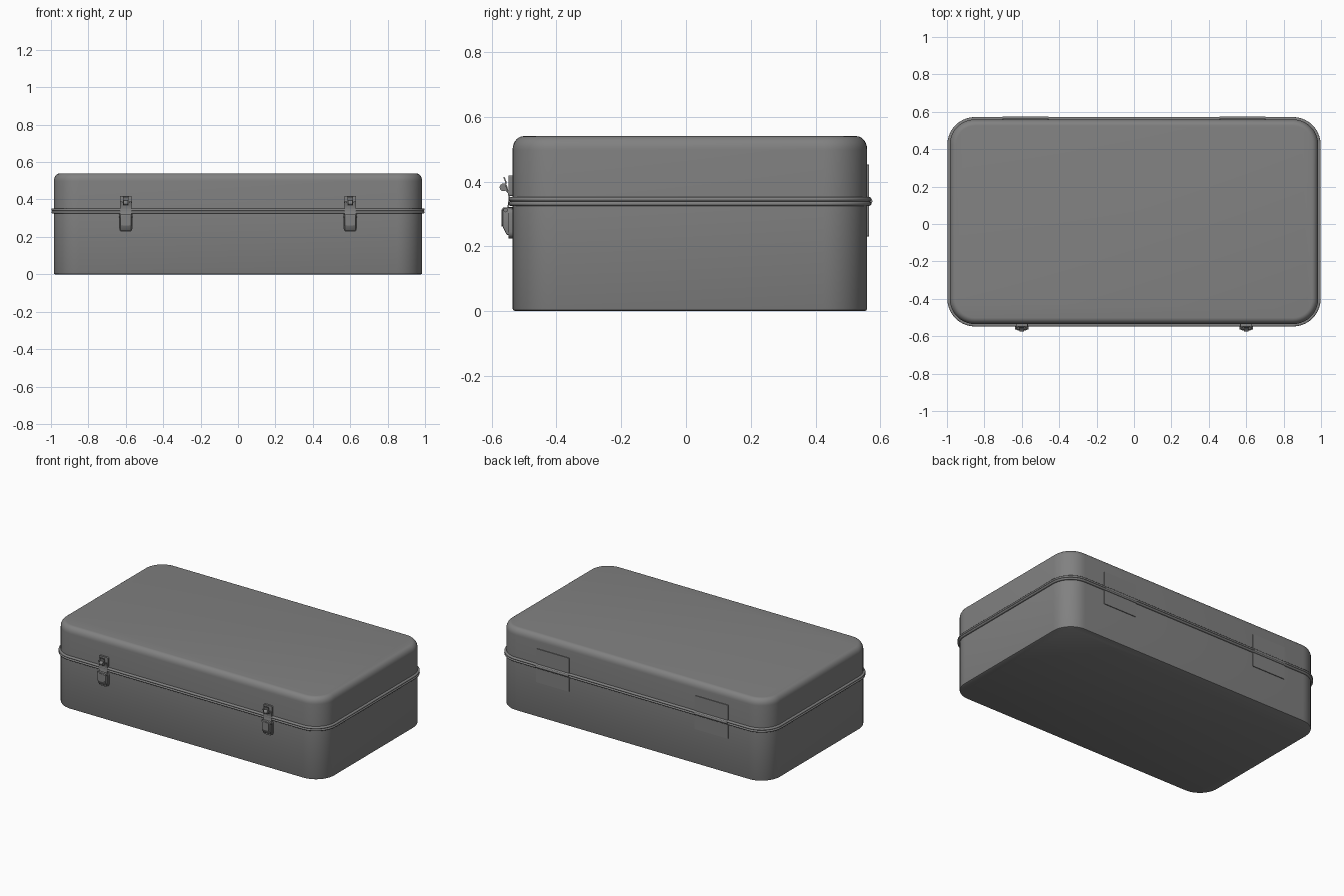
import bpy
import bmesh
from math import radians, sin, cos, pi
from mathutils import Vector

cube = bpy.data.objects.get("Cube")
if cube:
    bpy.data.objects.remove(cube, do_unlink=True)

steel = bpy.data.materials.new("grey_steel")
steel.use_nodes = True
GREY = (0.22, 0.22, 0.22, 1)
steel.diffuse_color = GREY
steel.node_tree.nodes["Principled BSDF"].inputs["Base Color"].default_value = GREY

CY = 0.012                 # case centre in y
HX, HY, R = 0.985, 0.547, 0.135
FRONT, BACK = CY - HY, CY + HY


def finish(name, bm, angle=35):
    bmesh.ops.recalc_face_normals(bm, faces=bm.faces)
    mesh = bpy.data.meshes.new(name)
    bm.to_mesh(mesh)
    bm.free()
    mesh.materials.append(steel)
    mesh.shade_smooth()
    mesh.set_sharp_from_angle(angle=radians(angle))
    ob = bpy.data.objects.new(name, mesh)
    bpy.context.collection.objects.link(ob)
    return ob


def rounded_rect(hx, hy, r, steps=10):
    pts = []
    for k, (sx, sy) in enumerate(((1, 1), (-1, 1), (-1, -1), (1, -1))):
        for i in range(steps + 1):
            a = (k + i / steps) * pi / 2
            pts.append((sx * (hx - r) + r * cos(a), sy * (hy - r) + r * sin(a)))
    return pts


def loft(name, profile):
    """Stack rounded rectangles given as (outset, z) and cap both ends."""
    bm = bmesh.new()
    rings = [[bm.verts.new((x, y + CY, z)) for x, y in rounded_rect(HX + o, HY + o, R + o)]
             for o, z in profile]
    for a, b in zip(rings, rings[1:]):
        for i in range(len(a)):
            j = (i + 1) % len(a)
            bm.faces.new((a[i], a[j], b[j], b[i]))
    bm.faces.new(rings[0])
    bm.faces.new(rings[-1])
    return finish(name, bm)


def prism(name, pts, place, depth, bevel=0):
    """Extrude a closed outline; place maps (u, v) to a point, depth is a vector."""
    bm = bmesh.new()
    face = bm.faces.new([bm.verts.new(place(u, v)) for u, v in pts])
    out = bmesh.ops.extrude_face_region(bm, geom=[face])
    moved = [v for v in out["geom"] if isinstance(v, bmesh.types.BMVert)]
    bmesh.ops.translate(bm, verts=moved, vec=Vector(depth))
    if bevel:
        bmesh.ops.bevel(bm, geom=bm.edges[:], offset=bevel, segments=2,
                        affect='EDGES', profile=0.5)
    return finish(name, bm)


def side_prism(name, x, width, pts, bevel=0):
    return prism(name, pts, lambda y, z: (x - width / 2, y, z), (width, 0, 0), bevel)


def front_plate(name, x, z, hw, hh, r, y0, y1):
    return prism(name, rounded_rect(hw, hh, r, 5),
                 lambda u, v: (x + u, y0, z + v), (0, y1 - y0, 0))


def rod(name, x, y, z, r, length):
    ring = [(y + r * cos(a * pi / 8), z + r * sin(a * pi / 8)) for a in range(16)]
    return side_prism(name, x, length, ring)


def strap(name, x, width, path, thick):
    """Bent sheet: a path in y and z, offset to a thickness."""
    p = [Vector(q) for q in path]
    outer = []
    for i, q in enumerate(p):
        t = (p[min(i + 1, len(p) - 1)] - p[max(i - 1, 0)]).normalized()
        outer.append(q + Vector((-t.y, t.x)) * thick)
    return side_prism(name, x, width, [tuple(q) for q in p + outer[::-1]])


def bead(z, r, out):
    return [(out - r + r * cos(a), z + r * sin(a))
            for a in (pi * i / 8 - pi / 2 for i in range(9))]


# Case: lower tub and domed lid, each with a rolled lip
LIP = 0.0068
loft("case_base", [(-0.008, 0), (-0.002, 0.003), (0, 0.008), (0, 0.325)]
     + bead(0.3318, LIP, 0.013))
rim = 0.042
dome = [(rim * (cos(a) - 1) * 0.8, 0.54 - rim + rim * sin(a))
        for a in (pi / 2 * i / 7 for i in range(8))]
loft("case_lid", bead(0.3456, LIP, 0.013) + [(0, 0.3525)] + dome)

for side, sx in (("left", 1), ("right", -1)):
    # Hinge: two thin leaves and a barrel
    hx = sx * 0.58
    front_plate(side + "_hinge_upper_leaf", hx, 0.402, 0.122, 0.05, 0.002, BACK - 0.002, BACK + 0.005)
    front_plate(side + "_hinge_lower_leaf", hx, 0.281, 0.122, 0.05, 0.002, BACK - 0.002, BACK + 0.005)
    rod(side + "_hinge_barrel", hx, BACK + 0.007, 0.339, 0.009, 0.244)

    # Latch catch on the lid
    lx = sx * 0.6
    front_plate(side + "_catch_plate", lx, 0.387, 0.032, 0.032, 0.006, FRONT + 0.002, FRONT - 0.012)
    strap(side + "_catch_hook", lx, 0.03,
          [(FRONT - 0.011, 0.366), (FRONT - 0.017, 0.372), (FRONT - 0.02, 0.385),
           (FRONT - 0.019, 0.4), (FRONT - 0.025, 0.415)], 0.004)
    rod(side + "_loop_bar", lx, -0.563, 0.382, 0.012, 0.026)

    # Pull strap from the loop down to the lever
    for e in (-1, 1):
        strap(side + "_strap_arm", lx + e * 0.024, 0.012,
              [(-0.558, 0.388), (-0.551, 0.37), (-0.547, 0.35), (-0.549, 0.332), (-0.554, 0.31)], 0.004)
    strap(side + "_strap_web", lx, 0.05,
          [(-0.551, 0.37), (-0.547, 0.35), (-0.549, 0.332), (-0.554, 0.31)], 0.004)

    # Lever with its backing plate and raised grip
    front_plate(side + "_latch_plate", lx, 0.273, 0.035, 0.048, 0.02, FRONT + 0.002, FRONT - 0.013)
    side_prism(side + "_lever", lx, 0.06,
               [(FRONT, 0.32), (-0.566, 0.32), (-0.566, 0.262), (-0.553, 0.235), (FRONT, 0.235)], 0.003)
    front_plate(side + "_lever_grip", lx, 0.288, 0.022, 0.026, 0.008, -0.56, -0.569)
    rod(side + "_lever_pin", lx, -0.556, 0.312, 0.007, 0.07)
